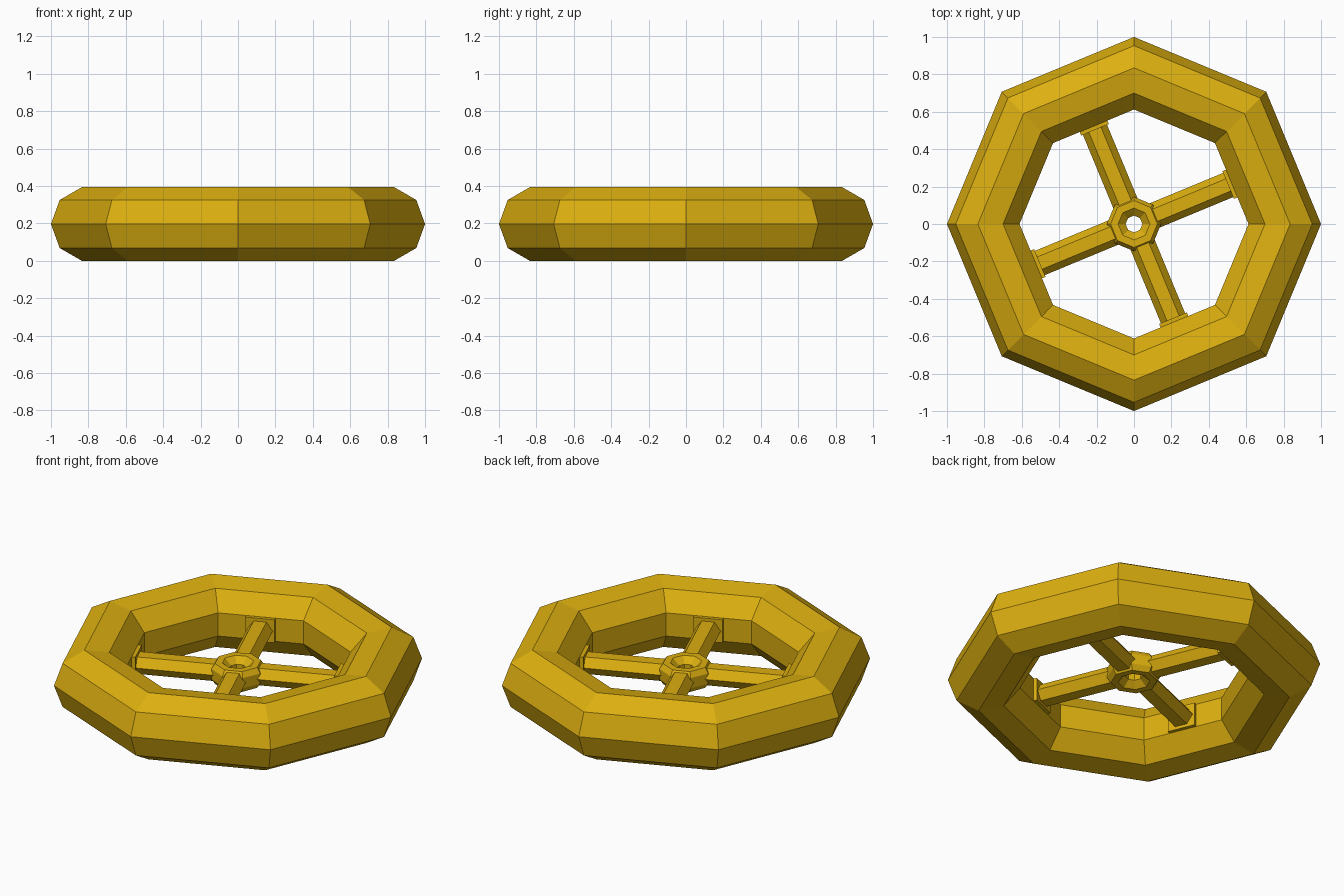
import bpy, bmesh, math
from mathutils import Matrix

cube = bpy.data.objects.get("Cube")
if cube:
    bpy.data.objects.remove(cube, do_unlink=True)

MID = 0.197   # height of the wheel's centre plane
SIDES = 8

gold = bpy.data.materials.new("golden_yellow")
gold.use_nodes = True
gold.diffuse_color = (0.72, 0.43, 0.005, 1)
gold.node_tree.nodes["Principled BSDF"].inputs["Base Color"].default_value = gold.diffuse_color


def finish(name, bm):
    bmesh.ops.recalc_face_normals(bm, faces=bm.faces)
    mesh = bpy.data.meshes.new(name)
    bm.to_mesh(mesh)
    bm.free()
    mesh.materials.append(gold)
    obj = bpy.data.objects.new(name, mesh)
    bpy.context.collection.objects.link(obj)
    return obj


def ring(name, profile):
    """Sweep a closed (radius, height) profile round the axle in flat segments."""
    bm = bmesh.new()
    loops = []
    for i in range(SIDES):
        a = math.tau * i / SIDES
        loops.append([bm.verts.new((r * math.cos(a), r * math.sin(a), MID + z))
                      for r, z in profile])
    n = len(profile)
    for i in range(SIDES):
        a, b = loops[i], loops[(i + 1) % SIDES]
        for j in range(n):
            k = (j + 1) % n
            bm.faces.new((a[j], b[j], b[k], a[k]))
    return finish(name, bm)


def bar(name, section, start, end, angle):
    """Extrude a (side, height) section outward along a radial direction."""
    bm = bmesh.new()
    face = bm.faces.new([bm.verts.new((start, y, MID + z)) for y, z in section])
    out = bmesh.ops.extrude_face_region(bm, geom=[face], use_keep_orig=True)
    moved = [v for v in out["geom"] if isinstance(v, bmesh.types.BMVert)]
    bmesh.ops.translate(bm, verts=moved, vec=(end - start, 0, 0))
    bm.transform(Matrix.Rotation(angle, 4, "Z"))
    return finish(name, bm)


# Thick rim with a nine-sided section
rim_section = [(0.8 + 0.2 * math.cos(math.tau * i / 9),
                0.2 * math.sin(math.tau * i / 9)) for i in range(9)]
ring("rim", rim_section)

# Chamfered hub with an open centre
ring("hub", [(0.145, -0.03), (0.145, 0.03), (0.125, 0.06), (0.085, 0.06),
             (0.045, 0.025), (0.045, -0.025), (0.085, -0.06), (0.125, -0.06)])

# Four six-sided spokes, each with a small pad against the rim
spoke_section = [(0.07, 0), (0.035, 0.05), (-0.035, 0.05),
                 (-0.07, 0), (-0.035, -0.05), (0.035, -0.05)]
pad_section = [(0.08, -0.068), (0.08, 0.068), (-0.08, 0.068), (-0.08, -0.068)]
for i in range(4):
    angle = math.pi / 8 + i * math.pi / 2
    bar(f"spoke_{i + 1}", spoke_section, 0.11, 0.6, angle)
    bar(f"spoke_pad_{i + 1}", pad_section, 0.545, 0.6, angle)
